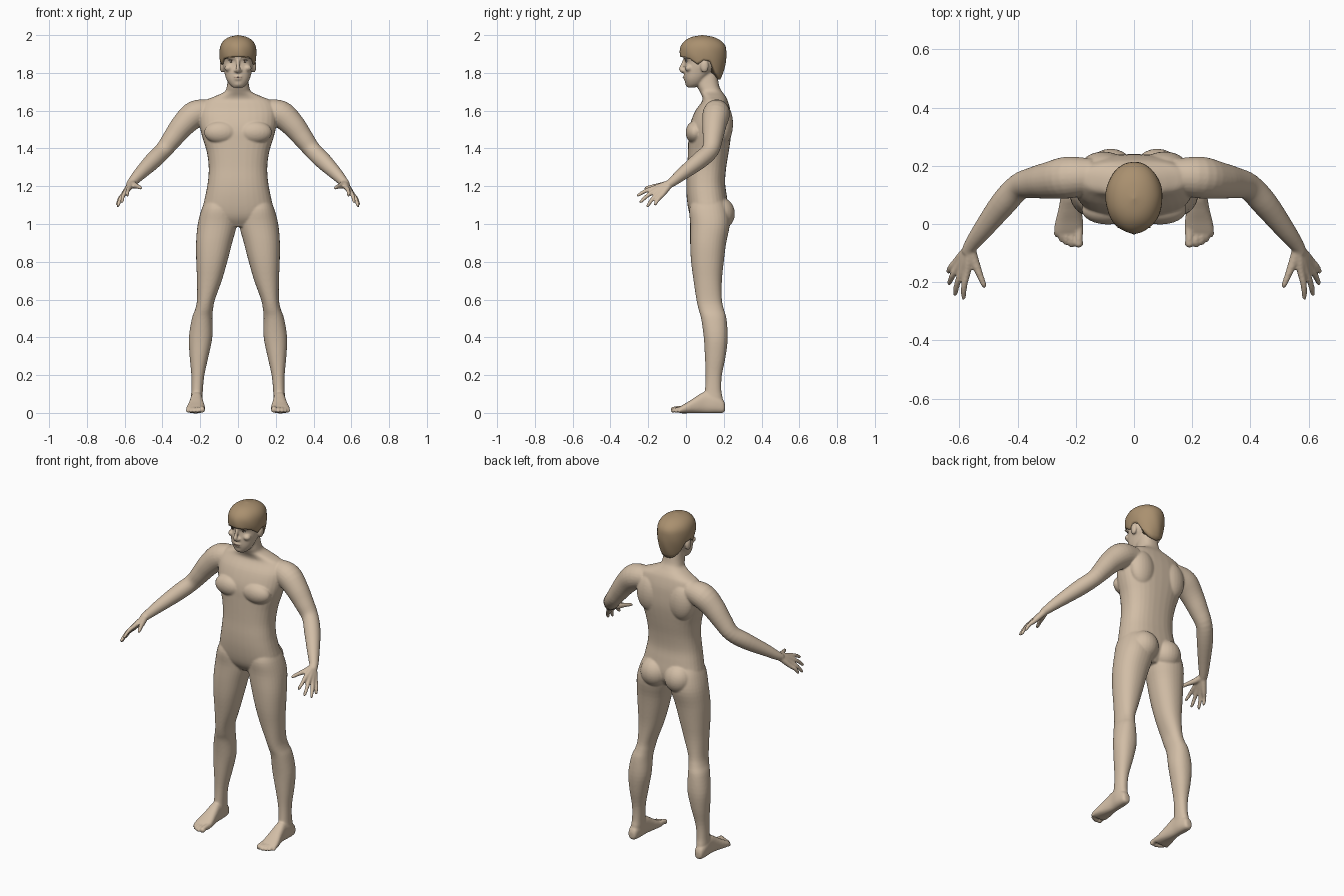
import bpy, bmesh, math
from mathutils import Vector, Matrix
from mathutils.bvhtree import BVHTree

cube = bpy.data.objects.get("Cube")
if cube:
    bpy.data.objects.remove(cube, do_unlink=True)


def material(name, rgb):
    mat = bpy.data.materials.new(name)
    mat.use_nodes = True
    mat.diffuse_color = (*rgb, 1)
    mat.node_tree.nodes["Principled BSDF"].inputs["Base Color"].default_value = (*rgb, 1)
    return mat


skin = material("skin", (0.64, 0.51, 0.38))
brown = material("hair brown", (0.40, 0.28, 0.16))
dark = material("dark brown", (0.07, 0.045, 0.03))
white = material("eye white", (0.65, 0.6, 0.54))
lip = material("lip", (0.42, 0.26, 0.2))


def make_object(name, bm, mat):
    bmesh.ops.recalc_face_normals(bm, faces=bm.faces)
    for face in bm.faces:
        face.smooth = True
    mesh = bpy.data.meshes.new(name)
    bm.to_mesh(mesh)
    bm.free()
    mesh.materials.append(mat)
    obj = bpy.data.objects.new(name, mesh)
    bpy.context.collection.objects.link(obj)
    return obj


def spline(rows, steps=4):
    """Smooth curve through rows of any width."""
    p = [Vector(r) for r in rows]
    p = [p[0] * 2 - p[1]] + p + [p[-1] * 2 - p[-2]]
    out = []
    for a, b, c, d in zip(p, p[1:], p[2:], p[3:]):
        for k in range(steps):
            t = k / steps
            out.append(b + (c - a) * (t / 2) + (a * 2 - b * 5 + c * 4 - d) * (t * t / 2)
                       + (b * 3 - a - c * 3 + d) * (t ** 3 / 2))
    return out + [p[-2]]


def skin_rings(bm, rings):
    loops = [[bm.verts.new(co) for co in ring] for ring in rings]
    n = len(loops[0])
    for a, b in zip(loops, loops[1:]):
        for i in range(n):
            bm.faces.new((a[i], a[(i + 1) % n], b[(i + 1) % n], b[i]))
    bm.faces.new(loops[0])
    bm.faces.new(loops[-1])


def oval(lo1, hi1, lo2, hi2, power, n=32):
    """Rounded outline that fills a rectangle."""
    for i in range(n):
        c, s = math.cos(math.tau * i / n), math.sin(math.tau * i / n)
        c = math.copysign(abs(c) ** (2 / power), c)
        s = math.copysign(abs(s) ** (2 / power), s)
        yield (lo1 + hi1 + (hi1 - lo1) * c) / 2, (lo2 + hi2 + (hi2 - lo2) * s) / 2


def loft(bm, rows, axis="z", power=2.2, side=1):
    rings = []
    for t, *box in spline(rows):
        rings.append([(side * u, v, t) if axis == "z" else (side * u, t, v)
                      for u, v in oval(*box, power)])
    skin_rings(bm, rings)


def tube(bm, rows, side=1, n=16):
    pts = spline(rows)
    rings = []
    for i, p in enumerate(pts):
        along = Vector(pts[min(i + 1, len(pts) - 1)][:3]) - Vector(pts[max(i - 1, 0)][:3])
        u = along.cross(Vector((0.3, 0.2, 1)) if abs(along.z) < 0.9 * along.length
                        else Vector((1, 0, 0))).normalized()
        v = along.cross(u).normalized()
        ring = []
        for k in range(n):
            a = math.tau * k / n
            co = Vector(p[:3]) + (u * math.cos(a) + v * math.sin(a)) * p[3]
            ring.append((side * co.x, co.y, co.z))
        rings.append(ring)
    skin_rings(bm, rings)


def ball(bm, centre, radii, side=1):
    centre = (side * centre[0], centre[1], centre[2])
    bmesh.ops.create_uvsphere(bm, u_segments=24, v_segments=16, radius=1,
                              matrix=Matrix.Translation(centre) @ Matrix.Diagonal((*radii, 1)))


def sym(rows):
    return [(z, -w, w, front, back) for z, w, front, back in rows]


bm = bmesh.new()
# Neck and trunk
loft(bm, sym([(1.80, .05, .05, .165), (1.73, .059, .06, .176), (1.70, .072, .073, .192),
              (1.675, .125, .085, .21), (1.65, .18, .085, .222), (1.60, .205, .05, .235),
              (1.54, .205, .025, .24), (1.49, .197, .014, .24), (1.44, .183, .012, .235),
              (1.38, .165, .01, .226), (1.30, .155, .007, .213), (1.22, .16, .002, .207),
              (1.15, .173, .003, .216), (1.08, .187, .012, .225), (1.03, .18, .028, .215),
              (.985, .09, .06, .18)]), power=2.4)
# Skull and jaw
loft(bm, sym([(1.722, .025, .008, .045), (1.74, .046, -.001, .085), (1.77, .063, -.008, .11),
              (1.81, .074, -.009, .15), (1.835, .079, -.006, .17), (1.86, .081, -.004, .18),
              (1.885, .084, -.015, .19), (1.92, .085, -.015, .195), (1.95, .076, .005, .18),
              (1.98, .04, .05, .14)]), power=2.3)
# Nose, lips and chin
tube(bm, [(0, -.008, 1.868, .009), (0, -.019, 1.84, .0095), (0, -.026, 1.818, .012),
          (0, -.012, 1.806, .01)])
ball(bm, (0, -.007, 1.781), (.024, .009, .006))
ball(bm, (0, -.005, 1.768), (.021, .009, .006))
ball(bm, (0, .014, 1.743), (.026, .019, .017))

for side in (1, -1):
    # Face details
    ball(bm, (.013, -.012, 1.812), (.009, .011, .008), side)
    ball(bm, (.036, -.001, 1.881), (.028, .013, .008), side)
    ball(bm, (.05, .014, 1.825), (.022, .02, .018), side)
    ball(bm, (.084, .098, 1.835), (.013, .022, .034), side)
    # Chest, shoulder blade, buttock
    ball(bm, (.09, .048, 1.485), (.09, .05, .06), side)
    ball(bm, (.105, .195, 1.53), (.08, .054, .11), side)
    ball(bm, (.08, .182, 1.055), (.083, .077, .085), side)
    # Leg
    loft(bm, [(1.14, .04, .165, .04, .19), (1.08, .015, .192, .018, .22),
              (1.0, .006, .213, .022, .232), (.9, .031, .222, .022, .213),
              (.8, .057, .221, .027, .2), (.7, .086, .217, .04, .19),
              (.6, .122, .217, .055, .19), (.55, .132, .226, .066, .2),
              (.5, .136, .244, .08, .214), (.4, .136, .26, .094, .221),
              (.3, .156, .256, .1, .21), (.2, .178, .247, .104, .19),
              (.12, .186, .247, .1, .187), (.07, .188, .25, .09, .195),
              (.02, .195, .245, .1, .19)], side=side)
    # Foot and toes
    loft(bm, [(.207, .208, .236, .012, .045), (.195, .196, .248, 0, .07),
              (.15, .188, .254, -.002, .1), (.1, .187, .252, -.002, .112),
              (.05, .181, .26, -.002, .084), (.01, .175, .27, -.002, .058),
              (-.025, .175, .275, -.002, .038), (-.04, .18, .27, .003, .028)],
         axis="y", power=2.5, side=side)
    for x, tip, r in ((.19, -.08, .016), (.214, -.08, .011), (.233, -.073, .0105),
                      (.25, -.062, .01), (.266, -.045, .0095)):
        tube(bm, [(x, -.01, .024, r), (x, tip + .025, .021, r * .9), (x, tip + .01, r, r),
                  (x, tip, r * .9, r * .6)], side)
    # Arm
    tube(bm, [(.14, .165, 1.60, .06), (.225, .16, 1.582, .072), (.29, .15, 1.525, .064),
              (.345, .142, 1.455, .054), (.395, .128, 1.39, .046), (.45, .07, 1.335, .045),
              (.52, -.02, 1.265, .034), (.56, -.073, 1.222, .025), (.575, -.1, 1.205, .02)],
         side, 24)
    # Fingers fan out from the wrist and merge into the palm
    wrist = Vector((.563, -.08, 1.217))
    for knuckle, tip in (((.574, -.165, 1.192), (.586, -.26, 1.148)),
                         ((.59, -.16, 1.178), (.616, -.246, 1.112)),
                         ((.602, -.147, 1.163), (.637, -.208, 1.09)),
                         ((.609, -.127, 1.153), (.64, -.167, 1.098))):
        k, t = Vector(knuckle), Vector(tip)
        bend = k.lerp(t, .5) + Vector((.004, 0, .006))
        tube(bm, [(*wrist, .018), (*wrist.lerp(k, .55), .0165), (*k, .0135), (*bend, .011),
                  (*bend.lerp(t, .75), .009), (*t, .005)], side)
    tube(bm, [(*wrist, .018), (.55, -.125, 1.205, .017), (.53, -.175, 1.198, .012),
              (.518, -.205, 1.192, .01), (.512, -.22, 1.188, .006)], side)

body = make_object("body", bm, skin)
remesh = body.modifiers.new("merge", "REMESH")
remesh.mode = "VOXEL"
remesh.voxel_size = 0.005
remesh.use_smooth_shade = True
smooth = body.modifiers.new("soften", "SMOOTH")
smooth.factor = 0.5
smooth.iterations = 7

# Hair cap: dome above a hairline that dips at the sideburns and nape
dome = spline([(1.74, .058, .06, .168), (1.77, .068, .045, .185), (1.81, .083, .0, .2),
               (1.86, .094, -.022, .211), (1.90, .098, -.032, .214), (1.94, .094, -.028, .21),
               (1.97, .077, -.006, .185), (1.99, .046, .03, .145), (2.0, .002, .085, .089)], 6)
hairline = [1.884, 1.884, 1.88, 1.872, 1.845, 1.868, 1.86, 1.80, 1.775, 1.766, 1.764]


def dome_at(z):
    for a, b in zip(dome, dome[1:]):
        if z <= b[0]:
            return a.lerp(b, max(0, (z - a[0]) / (b[0] - a[0])))
    return dome[-1]


bm = bmesh.new()
rings, count, levels = [], 60, 18
for level in range(-1, levels + 1):
    s = math.sin(max(level, 0) / levels * math.pi / 2)
    ring = []
    for i in range(count):
        a = math.tau * i / count
        f = abs((i + count / 2) % count - count / 2) / (count / 2) * (len(hairline) - 1)
        j = min(int(f), len(hairline) - 2)
        low = hairline[j] + (hairline[j + 1] - hairline[j]) * (f - j)
        z = low + (2.0 - low) * s
        _, w, front, back = dome_at(z)
        r = 0.8 if level < 0 else 1 + .012 * math.sin(7 * a + 40 * z) * (1 - s)
        ring.append((w * r * math.sin(a),
                     (front + back) / 2 - (back - front) / 2 * r * math.cos(a), z))
    rings.append(ring)
skin_rings(bm, rings)
make_object("hair", bm, brown)

# Painted face details sit on the finished skin
bpy.context.view_layer.update()
tree = BVHTree.FromObject(body, bpy.context.evaluated_depsgraph_get())


def on_face(name, x, z, radii, mat, lift=0.0):
    hit = tree.ray_cast(Vector((x, -1, z)), Vector((0, 1, 0)))[0]
    bm = bmesh.new()
    ball(bm, (x, (hit.y if hit else 0) - lift, z), radii)
    make_object(name, bm, mat)


for label, side in (("left", 1), ("right", -1)):
    on_face(label + "_eye", side * .036, 1.861, (.013, .003, .0055), white)
    on_face(label + "_iris", side * .036, 1.861, (.0055, .003, .0053), dark, .0015)
    on_face(label + "_eyelid", side * .036, 1.867, (.015, .003, .0022), dark)
    on_face(label + "_brow", side * .038, 1.881, (.02, .003, .003), brown)
on_face("mouth", 0, 1.7745, (.021, .004, .0025), lip)
